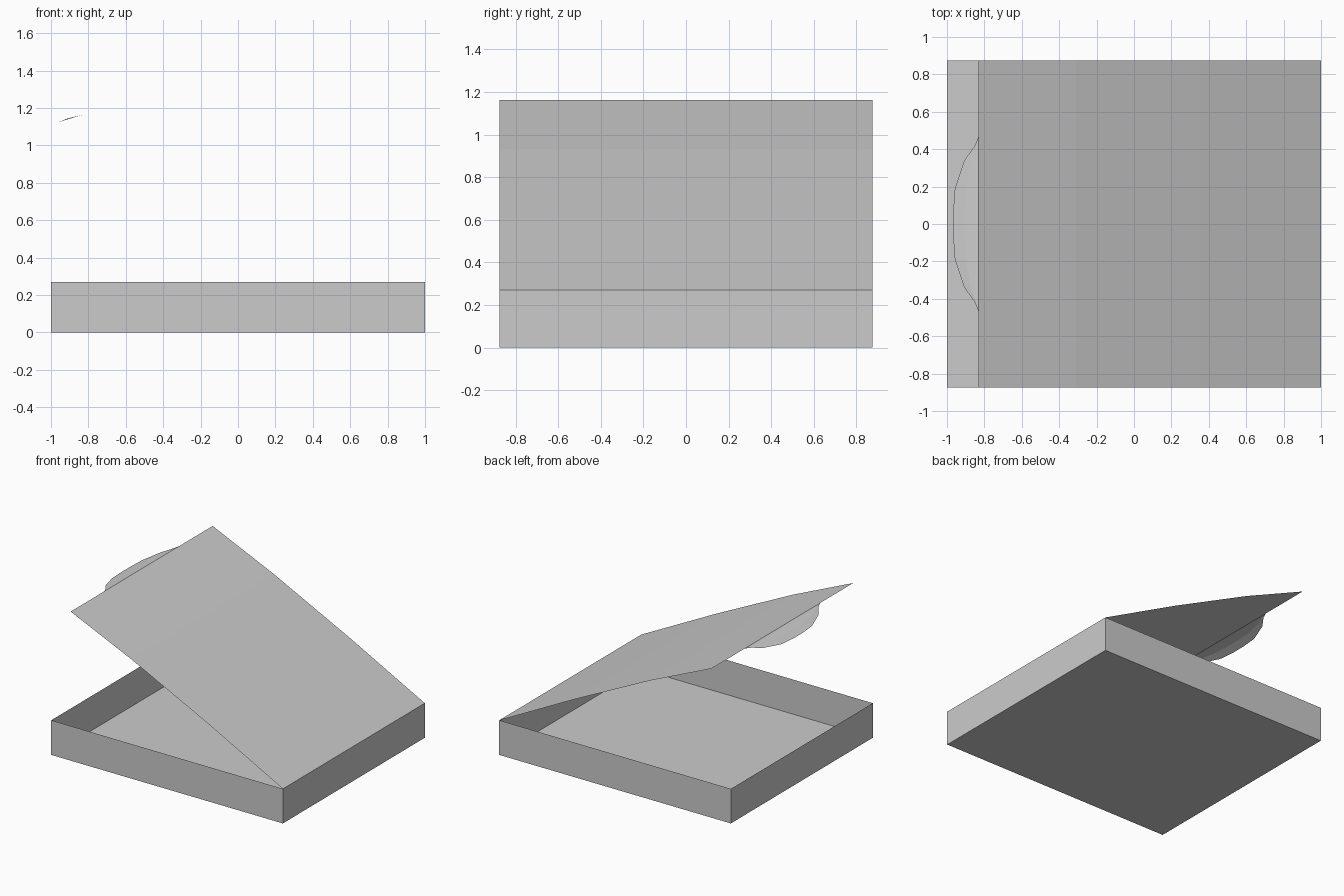
import bpy
import bmesh

cube = bpy.data.objects.get("Cube")
if cube:
    bpy.data.objects.remove(cube)

GREY = (0.6, 0.6, 0.6, 1.0)
card = bpy.data.materials.new("card grey")
card.use_nodes = True
card.diffuse_color = GREY
card.node_tree.nodes["Principled BSDF"].inputs["Base Color"].default_value = GREY

HALF_X, HALF_Y, WALL = 1.0, 0.875, 0.27


def finish(bm, name):
    """Turn a bmesh into a card-coloured object."""
    mesh = bpy.data.meshes.new(name)
    bm.to_mesh(mesh)
    bm.free()
    mesh.materials.append(card)
    obj = bpy.data.objects.new(name, mesh)
    bpy.context.collection.objects.link(obj)
    return obj


def strip(name, rows):
    """Sheet of quads joining equally long rows of points."""
    bm = bmesh.new()
    grid = [[bm.verts.new(p) for p in row] for row in rows]
    for a, b in zip(grid, grid[1:]):
        for i in range(len(a) - 1):
            bm.faces.new((a[i], a[i + 1], b[i + 1], b[i]))
    bmesh.ops.remove_doubles(bm, verts=bm.verts, dist=1e-4)
    return finish(bm, name)


# Open tray: a box without its top face
bm = bmesh.new()
bmesh.ops.create_cube(bm, size=1)
for v in bm.verts:
    v.co = (v.co.x * 2 * HALF_X, v.co.y * 2 * HALF_Y, (v.co.z + 0.5) * WALL)
top = [f for f in bm.faces if f.normal.z > 0.9]
bmesh.ops.delete(bm, geom=top, context='FACES_ONLY')
finish(bm, "tray")

# Lid: gently bowed sheet hinged on the +x wall
lid_profile = [(1.0, WALL), (0.35, 0.608), (-0.31, 0.932), (-0.832, 1.163)]
strip("lid", [[(x, y, z) for y in (-HALF_Y, HALF_Y)] for x, z in lid_profile])

# Tuck tab: curved outline (y, reach) folded down from the lid's free edge
half = [(0.466, 0.0), (0.417, 0.02), (0.34, 0.075), (0.187, 0.126), (0.06, 0.135)]
outline = half + [(-y, r) for y, r in reversed(half)]
FOLD_X, FOLD_Z = lid_profile[-1]
tab = []
for t in (0.0, 0.55, 1.0):
    bulge = 0.02 * t * (1 - t)
    tab.append([(FOLD_X - r * t, y, FOLD_Z - 0.3 * r * t + bulge * r / 0.135)
                for y, r in outline])
strip("tuck_tab", tab)
